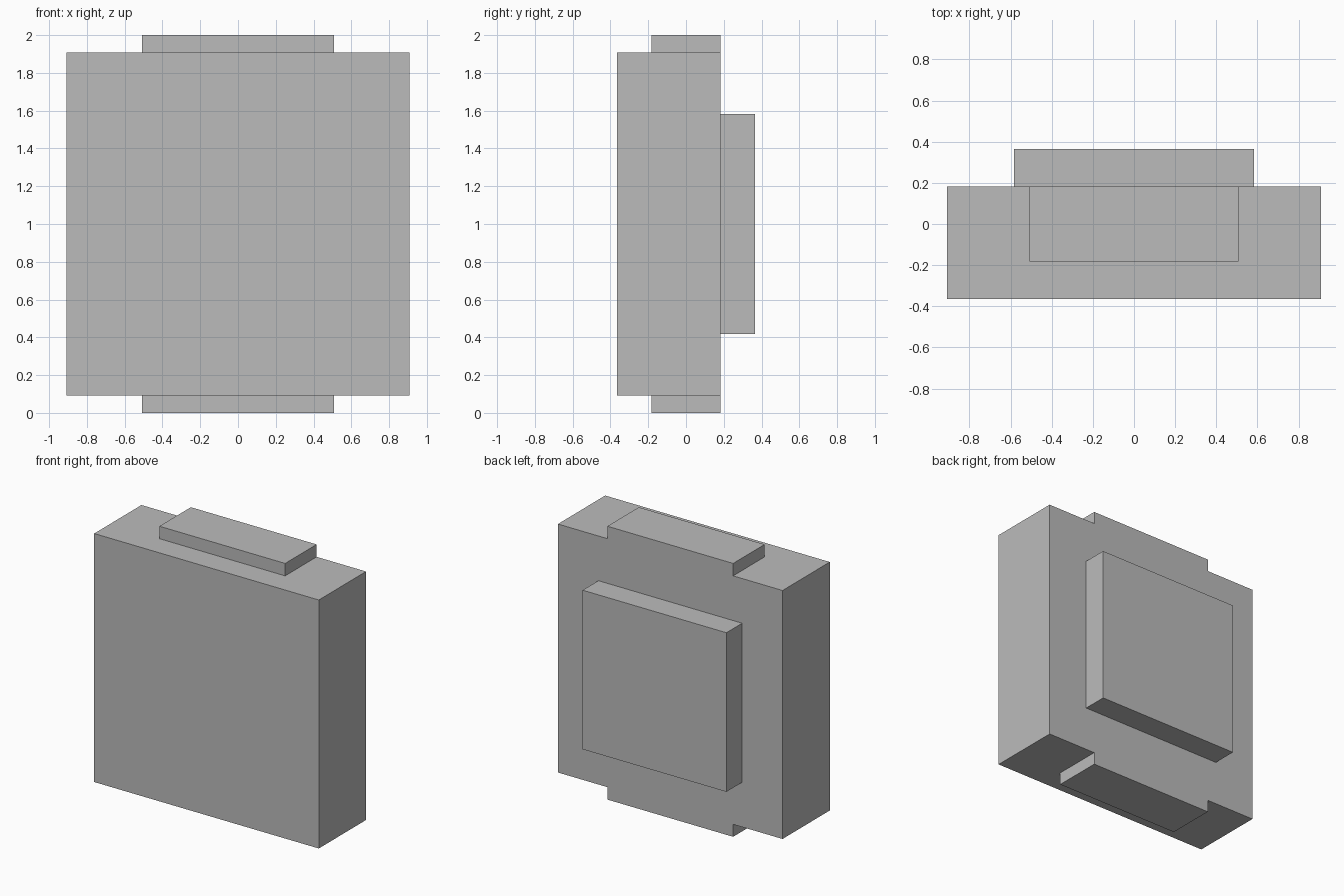
import bpy
from mathutils import Vector

default = bpy.data.objects.get("Cube")
if default:
    bpy.data.objects.remove(default, do_unlink=True)

# Single plain grey material
grey = bpy.data.materials.new("plain grey")
grey.use_nodes = True
colour = (0.5, 0.5, 0.5, 1)
grey.diffuse_color = colour
grey.node_tree.nodes["Principled BSDF"].inputs["Base Color"].default_value = colour


def box(name, low, high):
    """Add a box spanning two opposite corners."""
    low, high = Vector(low), Vector(high)
    bpy.ops.mesh.primitive_cube_add(size=1, location=(low + high) / 2)
    part = bpy.context.object
    part.name = name
    part.scale = high - low
    bpy.ops.object.transform_apply(location=False, rotation=False, scale=True)
    part.data.materials.append(grey)
    return part


# Main slab
box("main_body", (-0.909, -0.364, 0.091), (0.909, 0.182, 1.909))

# Raised panel on the back
box("back_panel", (-0.582, 0.182, 0.418), (0.582, 0.364, 1.582))

# Matching tabs above and below, flush with the back of the slab
for name, z in (("bottom_tab", 0), ("top_tab", 1.909)):
    box(name, (-0.509, -0.182, z), (0.509, 0.182, z + 0.091))
